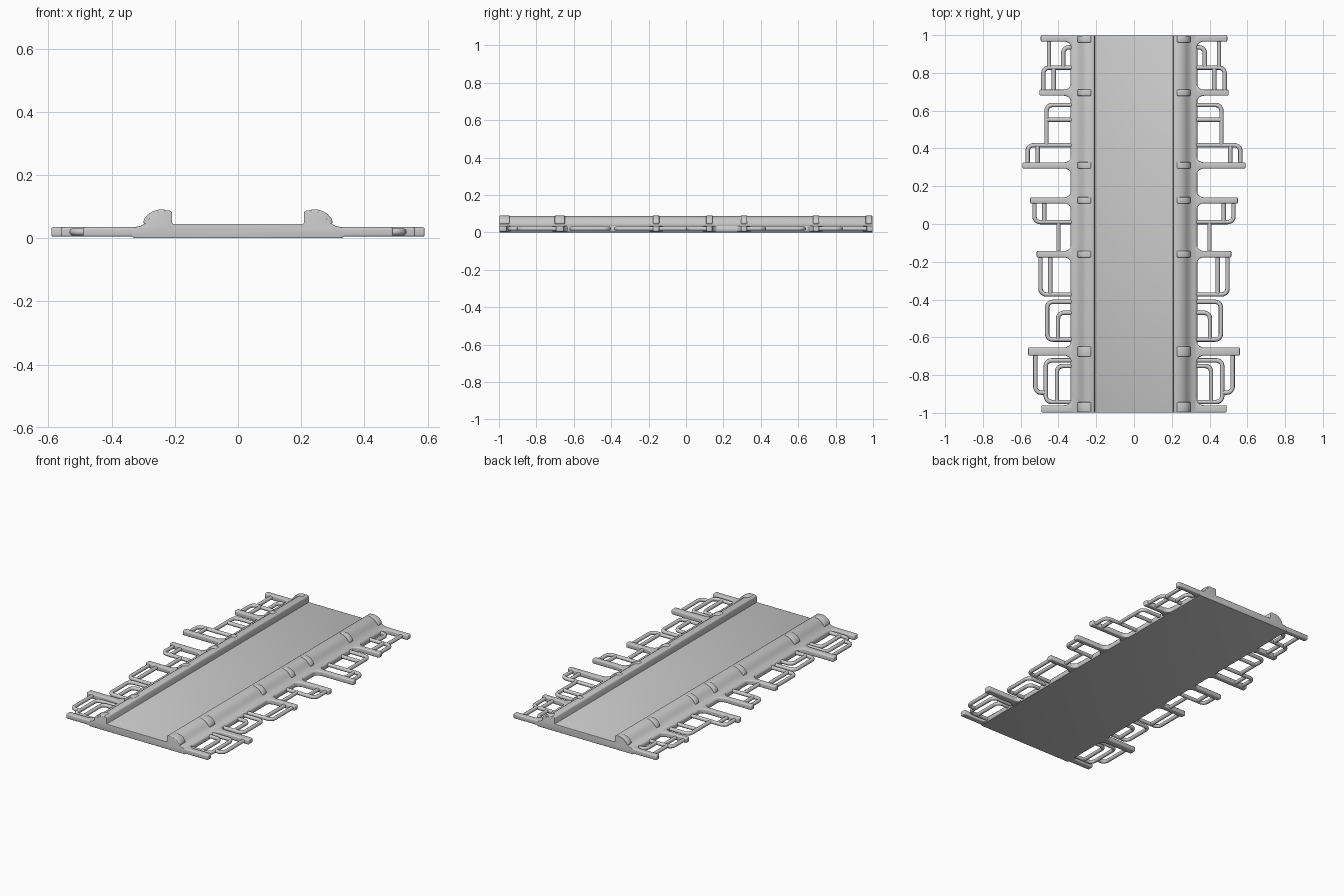
import bpy, bmesh
from math import sin, cos, pi
from mathutils import Vector

if "Cube" in bpy.data.objects:
    bpy.data.objects.remove(bpy.data.objects["Cube"])


def finish(ob, angle=35, mirror=False, bevel=0.0):
    bpy.ops.object.select_all(action='DESELECT')
    ob.select_set(True)
    bpy.context.view_layer.objects.active = ob
    if bevel:
        b = ob.modifiers.new("bevel", 'BEVEL')
        b.width, b.segments, b.limit_method = bevel, 3, 'ANGLE'
        b.angle_limit = 0.9
    if mirror:
        ob.modifiers.new("mirror", 'MIRROR').use_mirror_merge = False
    bpy.ops.object.convert(target='MESH')
    bpy.ops.object.shade_smooth_by_angle(angle=angle * pi / 180)


def prism(name, pts, vec, mirror=False, bevel=0.0):
    """Extrude a planar outline along vec."""
    bm = bmesh.new()
    f = bm.faces.new([bm.verts.new(p) for p in pts])
    new = bmesh.ops.extrude_face_region(bm, geom=[f])['geom']
    bmesh.ops.translate(bm, vec=vec, verts=[v for v in new if isinstance(v, bmesh.types.BMVert)])
    bmesh.ops.recalc_face_normals(bm, faces=bm.faces)
    me = bpy.data.meshes.new(name)
    bm.to_mesh(me)
    ob = bpy.data.objects.new(name, me)
    bpy.context.collection.objects.link(ob)
    finish(ob, 35, mirror, bevel)
    return ob


def rounded(path, r):
    """Replace inner corners of a polyline by short arcs."""
    p = [Vector(q) for q in path]
    out = [p[0]]
    for a, b, c in zip(p, p[1:], p[2:]):
        u, v = (a - b).normalized() * r, (c - b).normalized() * r
        for i in range(6):
            t = i / 5 * pi / 2
            out.append(b + u * (1 - sin(t)) + v * (1 - cos(t)))
    return out + [p[-1]]


def tube(name, path, r=0.0115, z=0.02):
    cu = bpy.data.curves.new(name, 'CURVE')
    cu.dimensions = '3D'
    cu.bevel_depth, cu.bevel_resolution, cu.use_fill_caps = r, 3, True
    pts = rounded([(x, y, z) for x, y in path], 0.03)
    s = cu.splines.new('POLY')
    s.points.add(len(pts) - 1)
    for q, p in zip(s.points, pts):
        q.co = (*p, 1)
    ob = bpy.data.objects.new(name, cu)
    bpy.context.collection.objects.link(ob)
    finish(ob, 50, True)


# deck with both curved side rails, one cross-section
rail = [(0.208, 0.045), (0.208, 0.080), (0.211, 0.085), (0.217, 0.088), (0.240, 0.087),
        (0.256, 0.082), (0.270, 0.073), (0.282, 0.060), (0.294, 0.047), (0.308, 0.039),
        (0.322, 0.036), (0.330, 0.033), (0.335, 0.026), (0.335, 0.008), (0.331, 0.002), (0.322, 0.0)]
section = rail + [(-x, z) for x, z in reversed(rail)]
prism("deck_and_rails", [(x, -0.998, z) for x, z in section], (0, 1.996, 0), bevel=0.003)

# side ribs (y, tip x, half width) with flared roots, and a raised clip on the rail
ribs = [(0.982, 0.494, 0.016), (0.695, 0.50, 0.016), (0.31, 0.59, 0.016), (0.125, 0.55, 0.016),
        (-0.16, 0.515, 0.017), (-0.675, 0.56, 0.021), (-0.979, 0.49, 0.019)]
for y, tip, w in ribs:
    flare = [(0.33 + 0.04 * (1 - cos(t)), 0.04 * (1 - sin(t))) for t in (0, .31, .63, .94, 1.26, pi / 2)]
    up = [(x, y + w + (d if y < 0.9 else 0)) for x, d in flare]
    low = [(x, y - w - (d if y > -0.9 else 0)) for x, d in flare]
    outline = [(0.30, up[0][1])] + up + [(tip, y + w), (tip, y - w)] + low[::-1] + [(0.30, low[0][1])]
    prism("side_rib", [(a, b, 0.005) for a, b in outline], (0, 0, 0.030), True, 0.006)

    cw = 0.027 if w > 0.018 else 0.017
    cy = max(-0.97, min(0.978, y))
    top = [(0.225, 0.080), (0.228, 0.090), (0.250, 0.091), (0.268, 0.086), (0.284, 0.076),
           (0.296, 0.062), (0.300, 0.050), (0.290, 0.040), (0.225, 0.04)]
    prism("rail_clip", [(a, cy - cw, b) for a, b in top], (0, 2 * cw, 0), True, 0.005)

# bent-tube frames between the ribs
R = 0.32
frames = [
    [(0.45, 0.98), (0.45, 0.83)],
    [(R, 0.935), (0.375, 0.935), (0.375, 0.83)],
    [(R, 0.828), (0.48, 0.828), (0.48, 0.70)],
    [(0.425, 0.825), (0.425, 0.70)],
    [(R, 0.63), (0.463, 0.63), (0.463, 0.42)],
    [(R, 0.552), (0.46, 0.552)],
    [(R, 0.417), (0.563, 0.417), (0.563, 0.31)],
    [(0.51, 0.415), (0.51, 0.31)],
    [(0.527, 0.125), (0.527, 0.01), (R, 0.01)],
    [(0.475, 0.125), (0.475, 0.01)],
    [(0.40, 0.01), (0.40, -0.16)],
    [(0.495, -0.16), (0.495, -0.373), (R, -0.373)],
    [(0.443, -0.16), (0.443, -0.373)],
    [(R, -0.412), (0.46, -0.412), (0.46, -0.612), (R, -0.612)],
    [(R, -0.47), (0.402, -0.47), (0.402, -0.612)],
    [(0.522, -0.675), (0.522, -0.893), (0.465, -0.893)],
    [(R, -0.722), (0.467, -0.722), (0.467, -0.942), (R, -0.942)],
    [(R, -0.752), (0.408, -0.752), (0.408, -0.942)],
]
for f in frames:
    tube("side_frame", f)
